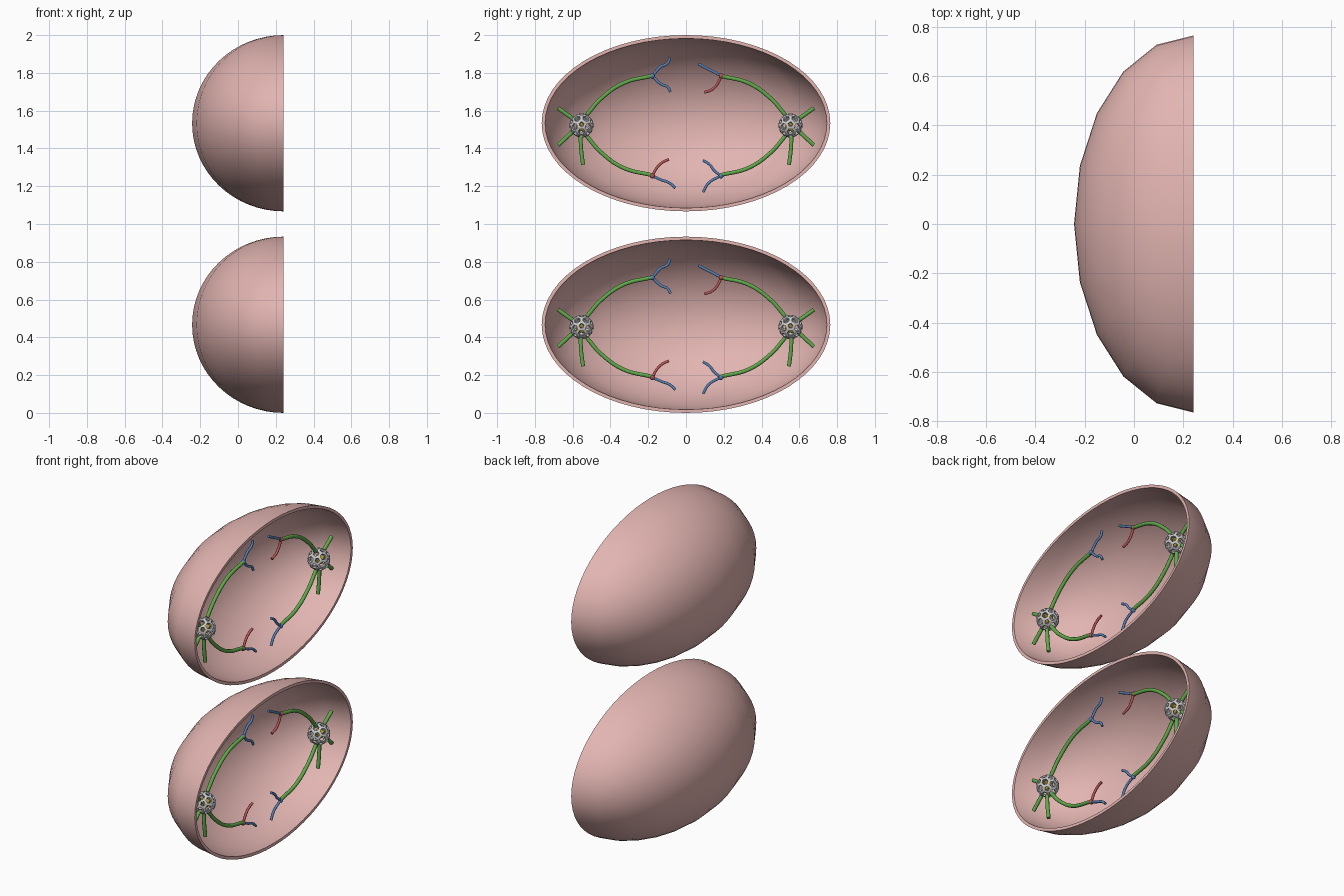
import bpy, bmesh, math
from mathutils import Vector, Matrix

if "Cube" in bpy.data.objects:
    bpy.data.objects.remove(bpy.data.objects["Cube"])

PLANE = 0.16           # x of everything inside the cells
RIM = 0.242            # x of the cut face
CENTRES = {"lower": 0.4665, "upper": 1.5335}


def material(name, rgb):
    m = bpy.data.materials.new(name)
    m.diffuse_color = (*rgb, 1)
    m.use_nodes = True
    m.node_tree.nodes["Principled BSDF"].inputs["Base Color"].default_value = m.diffuse_color
    return m


PINK = material("membrane pink", (0.76, 0.46, 0.44))
GREEN = material("fibre green", (0.12, 0.40, 0.07))
BLUE = material("chromatid blue", (0.10, 0.22, 0.48))
RED = material("chromatid red", (0.50, 0.09, 0.09))
GOLD = material("centriole gold", (0.42, 0.30, 0.03))
GREY = material("cage grey", (0.62, 0.62, 0.62))


def finish(bm, name, mat, loc, smooth=True):
    me = bpy.data.meshes.new(name)
    bm.to_mesh(me)
    bm.free()
    ob = bpy.data.objects.new(name, me)
    bpy.context.collection.objects.link(ob)
    ob.location = loc
    me.materials.append(mat)
    if smooth:
        bpy.ops.object.select_all(action='DESELECT')
        bpy.context.view_layer.objects.active = ob
        ob.select_set(True)
        bpy.ops.object.shade_smooth_by_angle(angle=math.radians(35))
    return ob


def half_ellipsoid(bm, rx, ry, rz):
    vs = bmesh.ops.create_uvsphere(bm, u_segments=20, v_segments=32, radius=1)["verts"]
    bmesh.ops.scale(bm, vec=(rx, ry, rz), verts=vs)
    bmesh.ops.delete(bm, geom=[v for v in vs if v.co.x > 1e-4], context='VERTS')


def membrane(name, cz):
    bm = bmesh.new()
    half_ellipsoid(bm, 0.485, 0.764, 0.4665)
    inner = bmesh.new()
    half_ellipsoid(inner, 0.467, 0.746, 0.4485)
    bmesh.ops.reverse_faces(inner, faces=inner.faces[:])
    tmp = bpy.data.meshes.new("inner_wall")
    inner.to_mesh(tmp)
    inner.free()
    bm.from_mesh(tmp)
    bpy.data.meshes.remove(tmp)
    # flat rim between the outer and inner walls
    bmesh.ops.bridge_loops(bm, edges=[e for e in bm.edges if e.is_boundary])
    bmesh.ops.recalc_face_normals(bm, faces=bm.faces[:])
    finish(bm, name, PINK, (RIM, 0, cz))


def tube(name, pts, r, mat, cz):
    """Round tube through (y, z) points in the inner plane."""
    cu = bpy.data.curves.new(name, 'CURVE')
    cu.dimensions = '3D'
    cu.bevel_depth = r
    cu.bevel_resolution = 3
    cu.resolution_u = 8
    cu.use_fill_caps = True
    sp = cu.splines.new('BEZIER')
    sp.bezier_points.add(len(pts) - 1)
    for bp, (y, z) in zip(sp.bezier_points, pts):
        bp.co = (PLANE, y, cz + z)
        bp.handle_left_type = bp.handle_right_type = 'AUTO'
    cu.materials.append(mat)
    bpy.context.collection.objects.link(bpy.data.objects.new(name, cu))


def ball(name, y, z, r, mat):
    bm = bmesh.new()
    bmesh.ops.create_icosphere(bm, subdivisions=2, radius=r)
    finish(bm, name, mat, (PLANE, y, z))


def centrosome(name, y, z):
    # open cage: truncated icosahedron with a hole in every panel
    bm = bmesh.new()
    bmesh.ops.create_icosphere(bm, subdivisions=1, radius=0.062)
    bmesh.ops.bevel(bm, geom=bm.verts[:], affect='VERTICES', offset=33.33,
                    offset_type='PERCENT', segments=1, profile=0.5)
    bmesh.ops.remove_doubles(bm, verts=bm.verts[:], dist=1e-4)
    panels = bm.faces[:]
    bmesh.ops.inset_individual(bm, faces=panels, thickness=0.0075)
    bmesh.ops.delete(bm, geom=panels, context='FACES')
    for v in bm.verts:
        v.co = v.co.normalized() * 0.064
    ob = finish(bm, name + "_cage", GREY, (PLANE, y, z), smooth=False)
    ob.rotation_euler = (0, math.radians(20), 0)
    mod = ob.modifiers.new("thickness", 'SOLIDIFY')
    mod.thickness = 0.010
    # pair of centrioles at right angles
    bm = bmesh.new()
    for off, rot in (((0.012, 0.004, 0.012), Matrix.Rotation(math.pi / 2, 4, 'Y')),
                     ((0, -0.004, -0.014), Matrix.Rotation(math.radians(75), 4, 'X'))):
        bmesh.ops.create_cone(bm, cap_ends=True, segments=12, radius1=0.014, radius2=0.014,
                              depth=0.05, matrix=Matrix.Translation(Vector(off)) @ rot)
    finish(bm, name + "_centrioles", GOLD, (PLANE, y, z))


# spindle fibre and asters for the +y side, relative to the cell centre
FIBRE = [(0.525, 0.045), (0.45, 0.13), (0.33, 0.213), (0.185, 0.25)]
ASTERS = [[(0.60, 0.025), (0.677, 0.08)],
          [(0.60, -0.045), (0.677, -0.116)],
          [(0.558, -0.07), (0.556, -0.13), (0.545, -0.22)]]
# chromatid arms: (label, node, [(arm colour, offsets from node)])
CHROMOSOMES = [
    ("left_top", (-0.178, 0.25), BLUE,
     [(BLUE, [(0.045, 0.05), (0.08, 0.068), (0.093, 0.098)]),
      (BLUE, [(0.045, -0.042), (0.08, -0.058), (0.096, -0.085)])]),
    ("left_bottom", (-0.178, -0.279), RED,
     [(RED, [(0.025, 0.045), (0.055, 0.073), (0.088, 0.088)]),
      (BLUE, [(0.045, -0.02), (0.09, -0.037), (0.122, -0.064)])]),
    ("right_top", (0.187, 0.25), RED,
     [(BLUE, [(-0.048, 0.026), (-0.08, 0.042), (-0.122, 0.064)]),
      (RED, [(-0.025, -0.048), (-0.05, -0.072), (-0.09, -0.087)])]),
    ("right_bottom", (0.185, -0.279), BLUE,
     [(BLUE, [(-0.037, 0.03), (-0.06, 0.06), (-0.095, 0.083)]),
      (BLUE, [(-0.045, -0.022), (-0.07, -0.043), (-0.095, -0.086)])]),
]

for cell, cz in CENTRES.items():
    membrane(cell + "_cell_membrane", cz)
    for side, s in (("left", -1), ("right", 1)):
        tag = f"{cell}_{side}"
        centrosome(tag + "_centrosome", s * 0.553, cz - 0.012)
        tube(tag + "_fibre_top", [(s * y, z) for y, z in FIBRE], 0.011, GREEN, cz)
        tube(tag + "_fibre_bottom", [(s * y, -z - 0.024) for y, z in FIBRE], 0.011, GREEN, cz)
        for i, pts in enumerate(ASTERS):
            tube(f"{tag}_aster_{i}", [(s * y, z) for y, z in pts], 0.011, GREEN, cz)
    for label, (ny, nz), colour, arms in CHROMOSOMES:
        ball(f"{cell}_{label}_centromere", ny, cz + nz, 0.014, colour)
        for i, (mat, offs) in enumerate(arms):
            pts = [(ny, nz)] + [(ny + a, nz + b) for a, b in offs]
            tube(f"{cell}_{label}_arm_{i}", pts, 0.0075, mat, cz)
